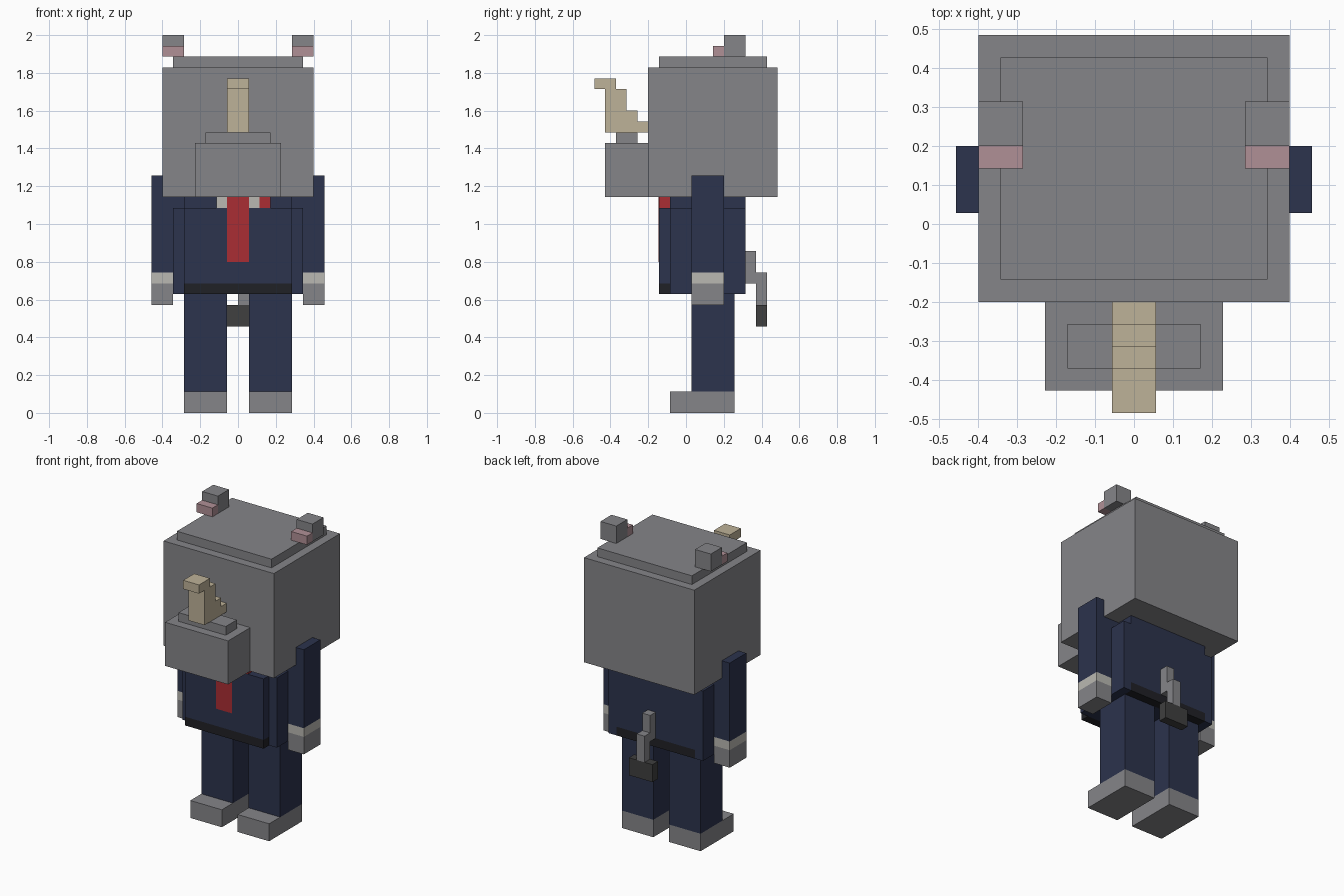
import bpy
import bmesh

cube = bpy.data.objects.get("Cube")
if cube:
    bpy.data.objects.remove(cube, do_unlink=True)

U = 2 / 35  # one block of the model grid


def material(name, r, g, b):
    m = bpy.data.materials.new(name)
    m.use_nodes = True
    m.diffuse_color = (r, g, b, 1)
    m.node_tree.nodes["Principled BSDF"].inputs["Base Color"].default_value = (r, g, b, 1)
    return m


grey = material("grey skin", .235, .235, .25)
navy = material("navy cloth", .025, .033, .074)
red = material("red cloth", .40, .026, .034)
pink = material("pink inner ear", .434, .279, .305)
ivory = material("ivory horn", .515, .445, .314)
white = material("off white shirt", .491, .485, .445)
black = material("black belt", .0144, .0152, .0194)
dark = material("dark grey hair", .05, .05, .05)


def box(name, mat, x, y, z):
    """Block spanning the given (low, high) ranges in grid units."""
    bm = bmesh.new()
    bmesh.ops.create_cube(bm, size=1)
    for v in bm.verts:
        v.co = [U * (r[0] if c < 0 else r[1]) for c, r in zip(v.co, (x, y, z))]
    mesh = bpy.data.meshes.new(name)
    bm.to_mesh(mesh)
    bm.free()
    mesh.materials.append(mat)
    ob = bpy.data.objects.new(name, mesh)
    bpy.context.collection.objects.link(ob)
    return ob


def pair(name, mat, x, y, z):
    box("left_" + name, mat, x, y, z)
    box("right_" + name, mat, (-x[1], -x[0]), y, z)


def wide(name, mat, half, y, z):
    box(name, mat, (-half, half), y, z)


# Head, crown and snout
wide("head", grey, 7, (-3.5, 8.5), (20, 32))
wide("crown", grey, 6, (-2.5, 7.5), (32, 33))
wide("snout", grey, 4, (-7.5, -3.5), (20, 25))
wide("horn_base", grey, 3, (-6.5, -4.5), (25, 26))

# Stepped horn
steps = [((-7.5, -3.5), (26, 27)), ((-7.5, -4.5), (27, 28)),
         ((-7.5, -5.5), (28, 30)), ((-8.5, -6.5), (30, 31))]
for i, (y, z) in enumerate(steps):
    wide(f"horn_step_{i + 1}", ivory, 1, y, z)

# Ears
pair("ear", grey, (5, 7), (3.5, 5.5), (33, 35))
pair("inner_ear", pink, (5, 7), (2.5, 3.5), (33, 34))

# Jacket: core, neck, front panel and back panel
wide("jacket_core", navy, 6, (-1.5, 4.5), (11, 19))
wide("jacket_neck", navy, 5, (-1.5, 5.5), (19, 20))
wide("jacket_front", navy, 5, (-2.5, -1.5), (12, 19))
wide("jacket_back", navy, 6, (4.5, 5.5), (12, 19))
pair("jacket_back_corner", navy, (5, 6), (4.5, 5.5), (11, 12))
pair("shoulder", navy, (5, 6), (.5, 3.5), (19, 20))

# Belt, shirt collar, pocket square and tie
wide("belt_front", black, 5, (-2.5, -1.5), (11, 12))
wide("belt_back", black, 5, (4.5, 5.5), (11, 12))
pair("collar", white, (1, 2), (-2.5, -1.5), (19, 20))
box("lapel_patch", red, (2, 3), (-2.5, -1.5), (19, 20))
wide("tie", red, 1, (-2.55, -1.5), (14, 20))

# Arms
pair("sleeve", navy, (6, 8), (.5, 3.5), (13, 22))
pair("cuff", white, (6, 8), (.5, 3.5), (12, 13))
pair("hand", grey, (6, 8), (.5, 3.5), (10, 12))

# Legs
pair("trouser_leg", navy, (1, 5), (.5, 4.5), (2, 11))
pair("foot", grey, (1, 5), (-1.5, 4.5), (0, 2))

# Tail
box("tail_upper", grey, (0, 1), (5.5, 6.5), (12, 15))
box("tail_lower", grey, (0, 1), (6.5, 7.5), (10, 13))
box("tail_tuft", dark, (-1, 2), (6.5, 7.5), (8, 10))
